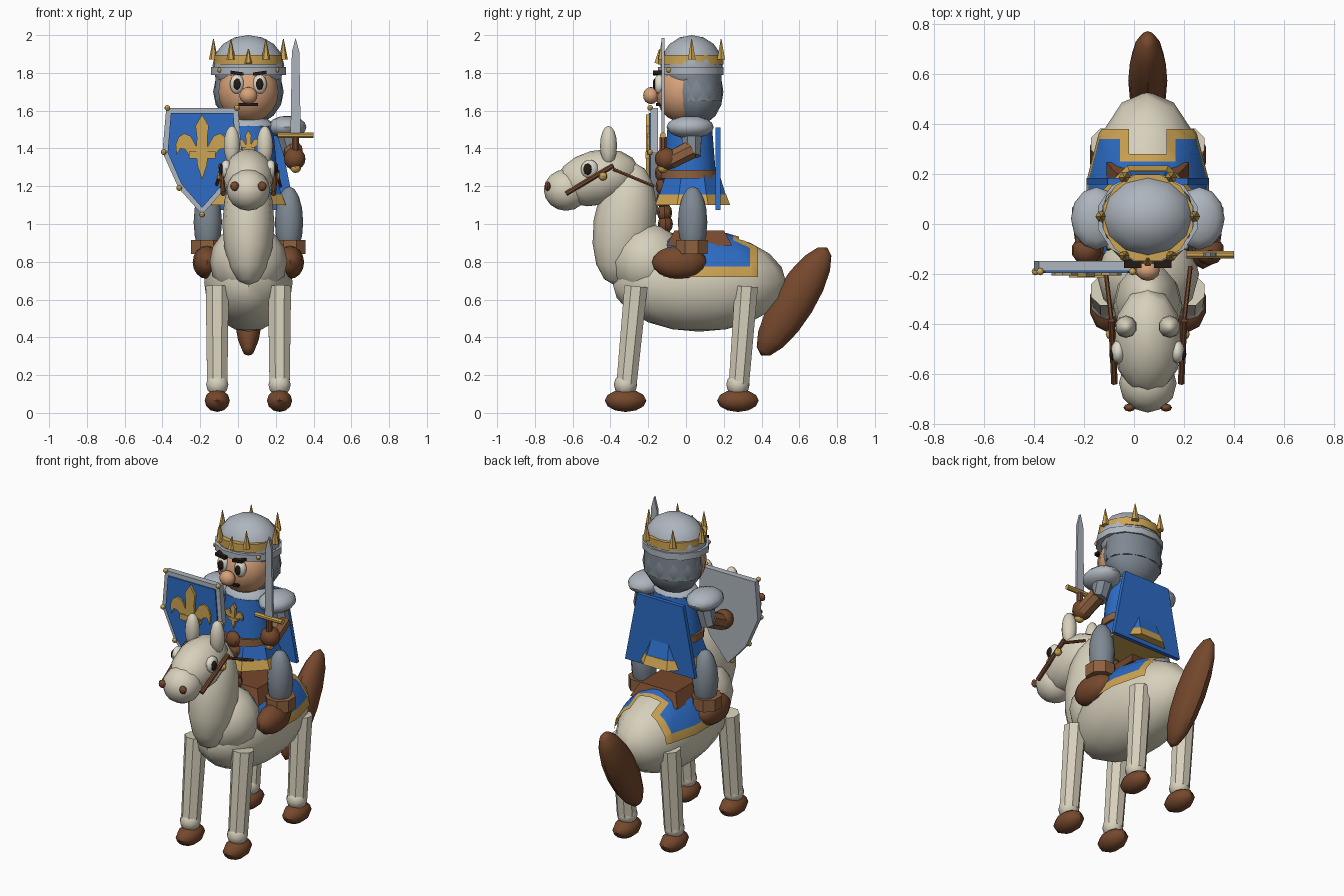
import bpy, bmesh, math
from mathutils import Vector, Matrix

if "Cube" in bpy.data.objects:
    bpy.data.objects.remove(bpy.data.objects["Cube"])

CX = 0.055  # centre line of horse and rider


def mat(name, r, g, b):
    m = bpy.data.materials.new(name)
    m.diffuse_color = (r, g, b, 1)
    m.use_nodes = True
    m.node_tree.nodes["Principled BSDF"].inputs["Base Color"].default_value = m.diffuse_color
    return m


CREAM = mat("cream", .68, .63, .50)
BROWN = mat("brown", .18, .065, .026)
LEATHER = mat("leather", .27, .12, .05)
STEEL = mat("steel", .42, .46, .51)
MAIL = mat("mail_grey", .21, .25, .29)
BLUE = mat("blue", .026, .15, .56)
GOLD = mat("gold", .61, .37, .085)
SKIN = mat("skin", .68, .36, .19)
DARK = mat("dark", .017, .01, .008)
WHITE = mat("eye_white", .75, .72, .62)


def finish(name, bm, *mats, angle=40):
    me = bpy.data.meshes.new(name)
    bmesh.ops.recalc_face_normals(bm, faces=bm.faces[:])
    bm.to_mesh(me)
    bm.free()
    ob = bpy.data.objects.new(name, me)
    bpy.context.collection.objects.link(ob)
    for m in mats:
        me.materials.append(m)
    bpy.ops.object.select_all(action='DESELECT')
    ob.select_set(True)
    bpy.context.view_layer.objects.active = ob
    bpy.ops.object.shade_smooth_by_angle(angle=math.radians(angle))
    return ob


def ball_bm(loc, rad, tilt=0, seg=12, rings=8):
    bm = bmesh.new()
    bmesh.ops.create_uvsphere(bm, u_segments=seg, v_segments=rings, radius=1)
    bm.transform(Matrix.Translation(loc) @ Matrix.Rotation(tilt, 4, 'X')
                 @ Matrix.Diagonal((*rad, 1)))
    return bm


def ball(name, m, loc, rad, tilt=0, seg=12, rings=8):
    if not isinstance(rad, tuple):
        rad = (rad,) * 3
    return finish(name, ball_bm(loc, rad, tilt, seg, rings), m)


def tube(name, m, a, b, r1, r2, sides=8, squash=1):
    a, b = Vector(a), Vector(b)
    d = b - a
    bm = bmesh.new()
    bmesh.ops.create_cone(bm, cap_ends=True, segments=sides, radius1=r1, radius2=r2, depth=d.length)
    bm.transform(Matrix.Translation((a + b) / 2) @ d.to_track_quat('Z', 'Y').to_matrix().to_4x4()
                 @ Matrix.Rotation(math.pi / sides, 4, 'Z'))
    if squash != 1:
        for v in bm.verts:
            v.co.y = a.y + (v.co.y - a.y) * squash
    return finish(name, bm, m)


def plate(name, m, pts, y0, y1):
    """Outline of (x, z) points extruded from y0 to y1."""
    bm = bmesh.new()
    f = bm.faces.new([bm.verts.new((x, y0, z)) for x, z in pts])
    r = bmesh.ops.extrude_face_region(bm, geom=[f])
    for v in r["geom"]:
        if isinstance(v, bmesh.types.BMVert):
            v.co.y = y1
    return finish(name, bm, m, angle=20)


def rect(x, z, w, h):
    return [(x - w, z - h), (x + w, z - h), (x + w, z + h), (x - w, z + h)]


def mirrored(half, cx):
    """Closed outline from a half profile of (offset, z) points, top to bottom."""
    return ([(cx + x, z) for x, z in half]
            + [(cx - x, z) for x, z in reversed(half) if x > 0])


# ---- horse body, neck and head
BODY, BRAD = (CX, .07, .69), (.24, .46, .26)
ball("horse_body", CREAM, BODY, BRAD, seg=14, rings=10)
ball("horse_chest", CREAM, (CX, -.2, .80), (.205, .2, .2))
ball("horse_neck", CREAM, (CX, -.325, 1.0), (.138, .165, .33), tilt=-.15)
ball("horse_head", CREAM, (CX, -.47, 1.245), (.138, .225, .145), tilt=.25)
ball("horse_muzzle", CREAM, (CX, -.635, 1.18), (.115, .118, .11))
ball("horse_tail", BROWN, (CX, .572, .59), (.078, .11, .335), tilt=-.55)
for i, z in enumerate((1.27, 1.2, 1.13, 1.06, 1.0)):
    ball(f"mane_tuft_{i}", BROWN, (CX, -.125 + .004 * i, z), (.05, .04, .05), seg=8, rings=6)

# ---- saddle cloth: shell over the back with a gold border
bm = ball_bm(BODY, tuple(r + .015 for r in BRAD), seg=14, rings=10)


def cut(co, no):
    bmesh.ops.bisect_plane(bm, geom=bm.verts[:] + bm.edges[:] + bm.faces[:],
                           plane_co=co, plane_no=no)


for z in (.72, .775):
    cut((0, 0, z), (0, 0, 1))
for y in (-.12, .25, .28, .34, .38):
    cut((0, y, 0), (0, 1, 0))
for x in (-.11, -.075, .075, .11):
    cut((CX + x, 0, 0), (1, 0, 0))
kill = []
for f in bm.faces:
    c = f.calc_center_median()
    ax = abs(c.x - CX)
    if c.z < .72 or c.y > .38 or c.y < -.12 or (ax < .075 and c.y > .28):
        kill.append(f)
    f.material_index = int(c.z < .775 or c.y > .34 or (ax < .11 and c.y > .25))
bmesh.ops.delete(bm, geom=kill, context='FACES')
finish("saddle_cloth", bm, BLUE, GOLD)

# ---- saddle: tapered block
bm = bmesh.new()
bmesh.ops.create_cube(bm, size=1)
for v in bm.verts:
    k = .75 if v.co.z > 0 else 1
    v.co = Vector((CX + v.co.x * .33 * k, .07 + v.co.y * .35 * k, .925 + v.co.z * .08))
finish("saddle", bm, BROWN)

for s in (-1, 1):
    side = "right" if s > 0 else "left"

    def X(off):
        return CX + s * off

    # horse legs
    for end, yt, yb in (("front", -.265, -.315), ("back", .32, .28)):
        tube(f"{end}_leg_{side}", CREAM, (X(.165), yt, .67), (X(.165), yb, .15), .066, .058)
        ball(f"{end}_fetlock_{side}", CREAM, (X(.165), yb - .005, .15), .062, seg=10, rings=6)
        ball(f"{end}_hoof_{side}", BROWN, (X(.165), yb - .005, .065), (.07, .11, .06), seg=10, rings=6)
    # horse face
    ball(f"horse_ear_{side}", CREAM, (X(.087), -.41, 1.415), (.045, .045, .105), seg=10)
    ball(f"horse_eye_{side}", WHITE, (X(.118), -.51, 1.29), (.03, .047, .05))
    ball(f"horse_pupil_{side}", DARK, (X(.14), -.52, 1.29), (.014, .024, .03))
    ball(f"nostril_{side}", BROWN, (X(.073), -.733, 1.20), (.024, .016, .025), seg=8, rings=6)
    tube(f"bridle_{side}", BROWN, (X(.133), -.635, 1.16), (X(.145), -.385, 1.31), .014, .014)
    ball(f"bridle_stud_{side}", GOLD, (X(.145), -.44, 1.253), .023, seg=8, rings=6)
    tube(f"rein_{side}", BROWN, (X(.145), -.385, 1.29), (X(.17), -.17, 1.2), .009, .009, 6)

    # rider legs
    ball(f"rider_leg_{side}", MAIL, (X(.215), .035, 1.01), (.075, .078, .19))
    tube(f"boot_cuff_{side}", LEATHER, (X(.22), .03, .84), (X(.22), .03, .915), .09, .09)
    ball(f"boot_{side}", BROWN, (X(.22), -.035, .797), (.075, .145, .088))

    # rider arms
    ball(f"shoulder_{side}", STEEL, (X(.205), .022, 1.513), (.102, .125, .06))
    tube(f"upper_arm_{side}", MAIL, (X(.2), .03, 1.5), (X(.235), .03, 1.36), .06, .05)
    tube(f"forearm_{side}", LEATHER, (X(.235), .03, 1.395), (X(.245), -.09, 1.335), .052, .05)
    ball(f"glove_{side}", BROWN, (X(.245), -.105, 1.345), .06, seg=10)

    # rider face details
    ball(f"eye_{side}", WHITE, (X(.06), -.14, 1.74), (.038, .03, .052))
    ball(f"pupil_{side}", DARK, (X(.06), -.166, 1.74), (.02, .01, .03))
    plate(f"eyebrow_{side}", DARK, [(X(.025), 1.785), (X(.095), 1.795), (X(.095), 1.812),
                                    (X(.025), 1.802)], -.175, -.13)
    ball(f"helmet_rivet_{side}", GOLD, (X(.15), -.09, 1.815), .014, seg=8, rings=6)

# ---- rider torso
tube("torso", BLUE, (CX, .02, 1.25), (CX, .02, 1.52), .16, .135, 12, .9)
tube("belt", LEATHER, (CX, .02, 1.24), (CX, .02, 1.285), .17, .17, 12, .92)
tube("skirt", BLUE, (CX, .035, 1.155), (CX, .035, 1.26), .19, .155, 8)
tube("skirt_hem", GOLD, (CX, .035, 1.10), (CX, .035, 1.155), .215, .193, 8)
ball("collar", STEEL, (CX, .02, 1.52), (.14, .12, .05))
plate("cape", BLUE, mirrored([(.16, 1.51), (.245, 1.075)], CX), .157, .183)

# ---- rider head and helmet
ball("head", SKIN, (CX, -.01, 1.70), (.163, .152, .165), seg=14, rings=10)
ball("nose", SKIN, (CX, -.185, 1.68), (.048, .042, .045))
plate("mouth", DARK, rect(CX, 1.632, .052, .008), -.158, -.12)
ball("mail_hood", MAIL, (CX, .055, 1.70), (.187, .143, .18))
tube("mail_hood_side", MAIL, (CX, .06, 1.65), (CX, .06, 1.81), .182, .18, 12, .74)
tube("helmet_rim", STEEL, (CX, .025, 1.79), (CX, .025, 1.83), .205, .205, 12, .88)
tube("helmet_base", STEEL, (CX, .03, 1.82), (CX, .03, 1.86), .188, .188, 12, .87)
ball("helmet_dome", STEEL, (CX, .03, 1.84), (.19, .165, .16))
tube("crown_band", GOLD, (CX, .025, 1.845), (CX, .025, 1.895), .185, .185, 12, .97)
for i in range(6):
    a = i * math.pi / 3
    x, y = CX + .185 * math.cos(a), .03 + .18 * math.sin(a)
    tube(f"crown_spike_{i}", GOLD, (x, y, 1.87), (x, y, 1.98), .024, .002, 6)
tube("crown_front_point", GOLD, (CX, -.15, 1.85), (CX, -.14, 1.925), .02, .003, 6)

# ---- sword
SX, SY = .305, -.122
blade = plate("sword_blade", STEEL, mirrored([(0, 1.985), (.02, 1.91), (.027, 1.47)], SX),
              SY - .008, SY + .008)
tube("sword_guard", GOLD, (.21, SY, 1.47), (.40, SY, 1.47), .016, .016)
tube("sword_grip", BROWN, (SX, SY, 1.31), (SX, SY, 1.46), .02, .02)
ball("sword_pommel", GOLD, (SX, SY, 1.30), .03, seg=8, rings=6)

# ---- shield with inset field, rivets and emblem
HX = -.19
half = [(.19, 1.615), (.21, 1.38), (.125, 1.19), (0, 1.05)]
plate("shield", STEEL, mirrored(half, HX), -.187, -.148)
plate("shield_field", BLUE, mirrored([(x * .87, 1.37 + (z - 1.37) * .89) for x, z in half], HX),
      -.195, -.186)
for i, (x, z) in enumerate(mirrored(half, HX)):
    ball(f"shield_rivet_{i}", GOLD, (x * .97 + HX * .03, -.19, z), .015, seg=8, rings=6)


def emblem(name, cx, cz, k, y):
    """Three-petal flower: tall petal, curled side petals and a cross bar."""
    petal = [(0, .17), (.035, .11), (.028, .05), (.03, -.05), (.025, -.1), (0, -.175)]
    curl = [(.02, -.045), (.03, .0), (.06, .055), (.095, .07), (.125, .05), (.14, .01),
            (.135, -.045), (.115, -.01), (.09, -.015), (.07, -.045)]
    plate(name + "_petal", GOLD, mirrored([(x * k, cz + z * k) for x, z in petal], cx), y - .018, y)
    for s in (-1, 1):
        plate(f"{name}_curl_{s}", GOLD, [(cx + s * x * k, cz + z * k) for x, z in curl], y - .012, y)
    plate(name + "_bar", GOLD, rect(cx, cz - .045 * k, .07 * k, .018 * k), y - .02, y)


emblem("shield_emblem", HX, 1.41, 1, -.194)
emblem("tunic_emblem", CX, 1.42, .45, -.113)
